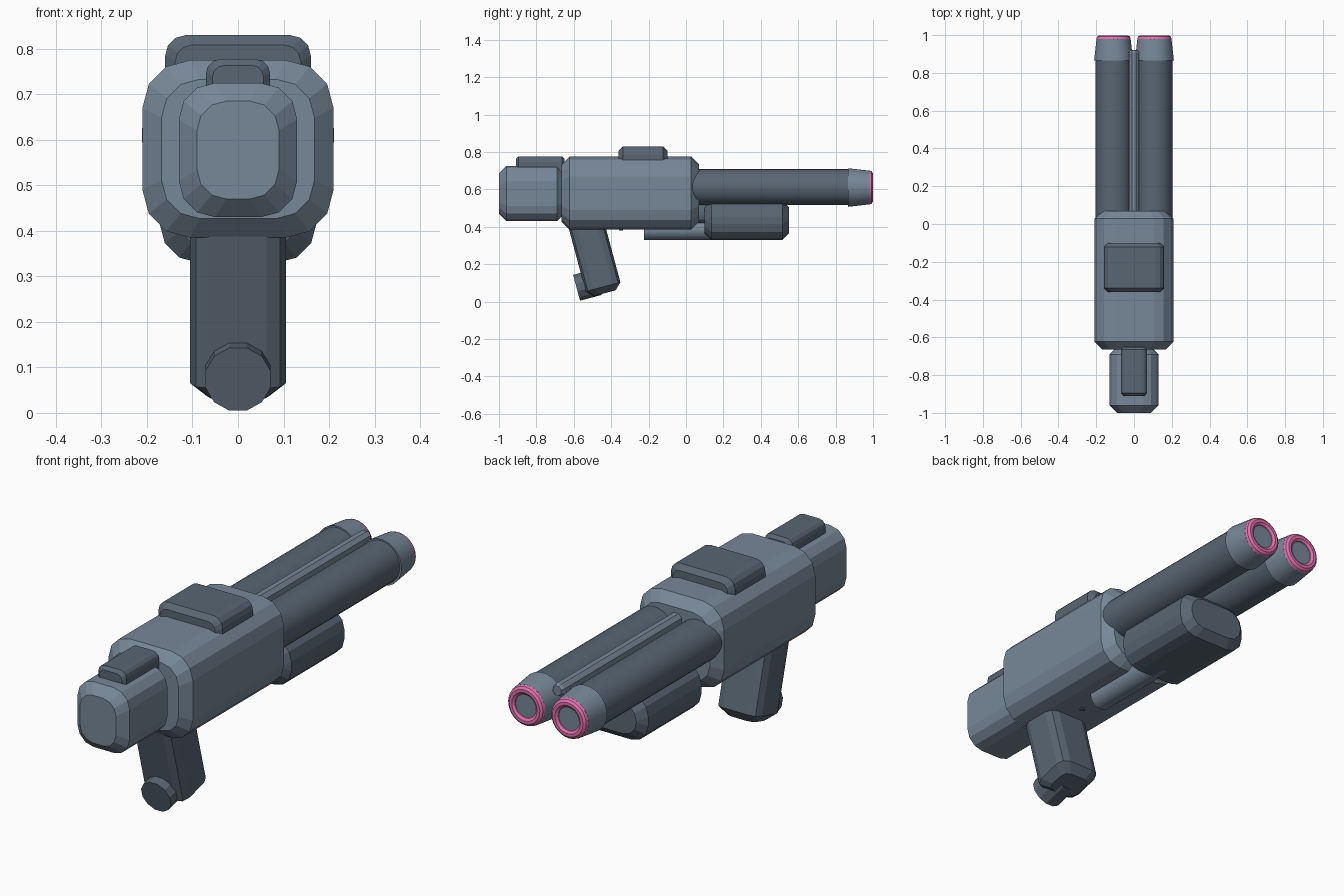
import bpy, bmesh, math
from mathutils import Matrix, Vector

if "Cube" in bpy.data.objects:
    bpy.data.objects.remove(bpy.data.objects["Cube"])


def material(name, rgb):
    m = bpy.data.materials.new(name)
    m.use_nodes = True
    m.diffuse_color = (*rgb, 1)
    m.node_tree.nodes["Principled BSDF"].inputs["Base Color"].default_value = (*rgb, 1)
    return m


LIGHT = material("light slate", (0.185, 0.245, 0.315))
DARK = material("dark slate", (0.10, 0.133, 0.172))
PINK = material("pink", (0.76, 0.17, 0.43))


def rounded_rect(hx, hz, r, seg):
    """Outline of a rectangle with faceted corners."""
    pts = []
    for q, (sx, sz) in enumerate([(1, 1), (-1, 1), (-1, -1), (1, -1)]):
        for i in range(seg + 1):
            a = math.pi / 2 * (q + i / seg)
            pts.append((sx * (hx - r) + r * math.cos(a), sz * (hz - r) + r * math.sin(a)))
    return pts


def finish(name, bm, mat, matrix, smooth):
    bmesh.ops.recalc_face_normals(bm, faces=bm.faces)
    mesh = bpy.data.meshes.new(name)
    bm.to_mesh(mesh)
    bm.free()
    obj = bpy.data.objects.new(name, mesh)
    bpy.context.collection.objects.link(obj)
    mesh.materials.append(mat)
    obj.matrix_world = matrix
    if smooth:
        bpy.ops.object.select_all(action="DESELECT")
        obj.select_set(True)
        bpy.context.view_layer.objects.active = obj
        bpy.ops.object.shade_smooth_by_angle(angle=math.radians(35))
    return obj


def loft(name, rings, mat, matrix=Matrix(), smooth=False):
    """Skin rings of (y, outline) along the y axis and cap both ends."""
    bm = bmesh.new()
    loops = [[bm.verts.new((x, y, z)) for x, z in outline] for y, outline in rings]
    n = len(loops[0])
    for a, b in zip(loops, loops[1:]):
        for i in range(n):
            j = (i + 1) % n
            bm.faces.new((a[i], a[j], b[j], b[i]))
    bm.faces.new(loops[0])
    bm.faces.new(loops[-1])
    return finish(name, bm, mat, matrix, smooth)


def block(name, y0, y1, hx, z0, z1, r, cham, mat, seg=3, matrix=None):
    """Round-cornered block along y with chamfered ends."""
    hz = (z1 - z0) / 2
    outer = rounded_rect(hx, hz, r, seg)
    inner = rounded_rect(hx - cham, hz - cham, r * 0.8, seg)
    rings = [(y0, inner), (y0 + cham, outer), (y1 - cham, outer), (y1, inner)]
    if matrix is None:
        matrix = Matrix.Translation((0, 0, (z0 + z1) / 2))
    return loft(name, rings, mat, matrix)


def tube(name, x, z, profile, mat, sides, smooth=True, matrix=None):
    """Turned part along y from (y, radius) pairs."""
    rings = []
    for y, r in profile:
        angles = [2 * math.pi * (i + 0.5) / sides for i in range(sides)]
        rings.append((y, [(r * math.cos(a), r * math.sin(a)) for a in angles]))
    return loft(name, rings, mat, matrix or Matrix.Translation((x, 0, z)), smooth)


def ring(name, x, y, z, major, minor, mat, n=28, m=10):
    """Torus facing along y."""
    bm = bmesh.new()
    grid = []
    for i in range(n):
        a = 2 * math.pi * i / n
        row = []
        for k in range(m):
            b = 2 * math.pi * k / m
            d = major + minor * math.cos(b)
            row.append(bm.verts.new((d * math.cos(a), minor * math.sin(b), d * math.sin(a))))
        grid.append(row)
    for i in range(n):
        p, q = grid[i], grid[(i + 1) % n]
        for k in range(m):
            j = (k + 1) % m
            bm.faces.new((p[k], p[j], q[j], q[k]))
    return finish(name, bm, mat, Matrix.Translation((x, y, z)), True)


# Body, stock and their raised pads
block("receiver", -0.665, 0.07, 0.21, 0.385, 0.775, 0.105, 0.042, LIGHT)
block("stock", -1.0, -0.65, 0.13, 0.43, 0.725, 0.08, 0.04, LIGHT)
block("stock_pad", -0.91, -0.65, 0.07, 0.66, 0.777, 0.03, 0.014, DARK)
block("top_pad", -0.36, -0.10, 0.16, 0.70, 0.83, 0.045, 0.022, DARK)

# Twin barrels with flared muzzles and coloured rims
for side, x in (("left", 0.108), ("right", -0.108)):
    tube(side + "_barrel", x, 0.612, [(0.0, 0.096), (0.90, 0.096)], DARK, 24)
    tube(side + "_muzzle", x, 0.61, [(0.865, 0.104), (0.98, 0.091), (0.986, 0.07)], LIGHT, 24)
    ring(side + "_muzzle_rim", x, 0.979, 0.61, 0.070, 0.021, PINK)
    tube(side + "_bore", x, 0.61, [(0.97, 0.055), (0.988, 0.055)], LIGHT, 24)

# Rib between the barrels
tube("barrel_rib", 0, 0.681, [(0.03, 0.03), (0.905, 0.03), (0.92, 0.022)], LIGHT, 8, False)

# Fore grip, its connector and the lower tube
block("fore_grip", 0.10, 0.55, 0.172, 0.33, 0.54, 0.085, 0.035, DARK)
block("grip_connector", 0.0, 0.14, 0.09, 0.42, 0.52, 0.04, 0.015, DARK)
tube("lower_tube", 0, 0.384, [(-0.225, 0.055), (0.21, 0.055)], LIGHT, 24)

# Slanted handle: lofted along its own length, then tilted
tilt = Matrix.Rotation(math.radians(15), 4, "X")
upright = Matrix.Rotation(math.radians(90), 4, "X")
handle_place = Matrix.Translation((0, -0.489, 0.248)) @ tilt @ upright
block("handle", -0.21, 0.21, 0.105, -0.096, 0.096, 0.042, 0.035, DARK, 2, handle_place)

# Round cap at the heel of the handle
cap_place = Matrix.Translation((0, -0.585, 0.074)) @ tilt
tube("handle_cap", 0, 0, [(0.0, 0.074), (0.12, 0.074)], DARK, 12, False, cap_place)

# Trigger stub
stub_place = Matrix.Translation(Vector((0, -0.347, 0.40))) @ upright
tube("trigger", 0, 0, [(-0.02, 0.012), (0.034, 0.012)], DARK, 8, False, stub_place)
